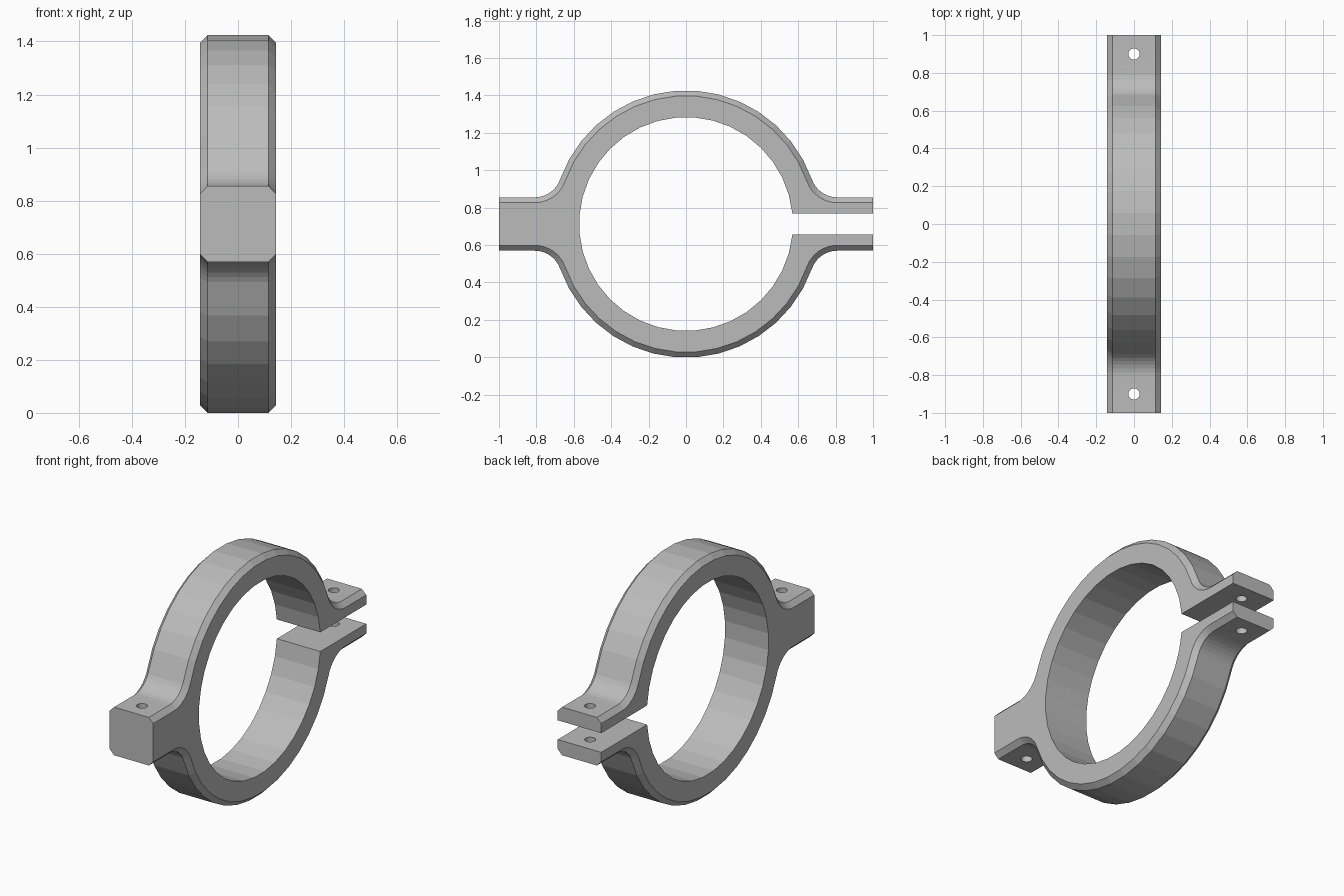
import bpy, bmesh
from math import sin, cos, asin, pi, radians
from mathutils import Matrix

cube = bpy.data.objects.get("Cube")
if cube:
    bpy.data.objects.remove(cube)

# Proportions: every size is a multiple of one unit
U = 1 / 7
RING_R, BORE_R = 5 * U, 4 * U
EAR_H, FILLET_R, HALF_W = U, U, U
SLOT_H, CHAMFER, HOLE_R = 0.4 * U, 0.2 * U, 0.03
HOLE_Y = 0.9
JOIN = asin((EAR_H + FILLET_R) / (RING_R + FILLET_R))   # where fillet meets ring
FILLET_Y = (RING_R + FILLET_R) * cos(JOIN)
RING_SEGS, FILLET_SEGS, BORE_SEGS = 15, 8, 35
CENTRE_Z = RING_R * cos((pi / 2 - JOIN) / RING_SEGS)

metal = bpy.data.materials.new("grey metal")
metal.use_nodes = True
GREY = (0.5, 0.5, 0.5, 1)
metal.diffuse_color = GREY
metal.node_tree.nodes["Principled BSDF"].inputs["Base Color"].default_value = GREY


def arc(cy, cz, r, start, end, segs):
    angles = [start + (end - start) * i / segs for i in range(segs + 1)]
    return [(cy + r * cos(a), cz + r * sin(a)) for a in angles]


def clamp_profile(inset):
    """Closed outline in y, z; the outer edge moves inward by inset."""
    fillet = arc(FILLET_Y, EAR_H + FILLET_R, FILLET_R + inset,
                 -pi / 2, JOIN - pi, FILLET_SEGS)
    ring = arc(0, 0, RING_R - inset, JOIN, pi - JOIN, RING_SEGS)
    mirrored = [(-y, z) for y, z in reversed(fillet)]
    top = ([(1, EAR_H - inset)] + fillet + ring[1:-1] + mirrored
           + [(-1, EAR_H - inset)])
    bottom = [(y, -z) for y, z in reversed(top)]
    gap = asin(SLOT_H / BORE_R)
    bore = arc(0, 0, BORE_R, 2 * pi - gap, gap, BORE_SEGS)
    return top + bottom + [(1, -SLOT_H)] + bore + [(1, SLOT_H)]


def make_object(name, bm):
    bmesh.ops.recalc_face_normals(bm, faces=bm.faces)
    mesh = bpy.data.meshes.new(name)
    bm.to_mesh(mesh)
    bm.free()
    mesh.materials.append(metal)
    obj = bpy.data.objects.new(name, mesh)
    bpy.context.collection.objects.link(obj)
    return obj


# Clamp body: four outlines across the width, bridged and capped
bm = bmesh.new()
sections = [(-HALF_W, CHAMFER), (CHAMFER - HALF_W, 0),
            (HALF_W - CHAMFER, 0), (HALF_W, CHAMFER)]
loops = [[bm.verts.new((x, y, z + CENTRE_Z)) for y, z in clamp_profile(inset)]
         for x, inset in sections]
for a, b in zip(loops, loops[1:]):
    for i in range(len(a)):
        bm.faces.new((a[i - 1], a[i], b[i], b[i - 1]))
bm.faces.new(loops[0])
bm.faces.new(loops[-1])
clamp = make_object("clamp_ring", bm)

# Bolt holes through both ears
bm = bmesh.new()
for y in (-HOLE_Y, HOLE_Y):
    bmesh.ops.create_cone(bm, cap_ends=True, segments=36, radius1=HOLE_R,
                          radius2=HOLE_R, depth=4 * EAR_H,
                          matrix=Matrix.Translation((0, y, CENTRE_Z)))
cutter = make_object("bolt_hole_cutter", bm)
cutter.hide_render = True

cut = clamp.modifiers.new("bolt holes", "BOOLEAN")
cut.operation = "DIFFERENCE"
cut.solver = "EXACT"
cut.object = cutter
bpy.context.view_layer.objects.active = clamp
clamp.select_set(True)
bpy.ops.object.modifier_apply(modifier=cut.name)
bpy.data.objects.remove(cutter)

# Flat facets, with only the small bolt holes blended
bpy.ops.object.shade_smooth_by_angle(angle=radians(5))
